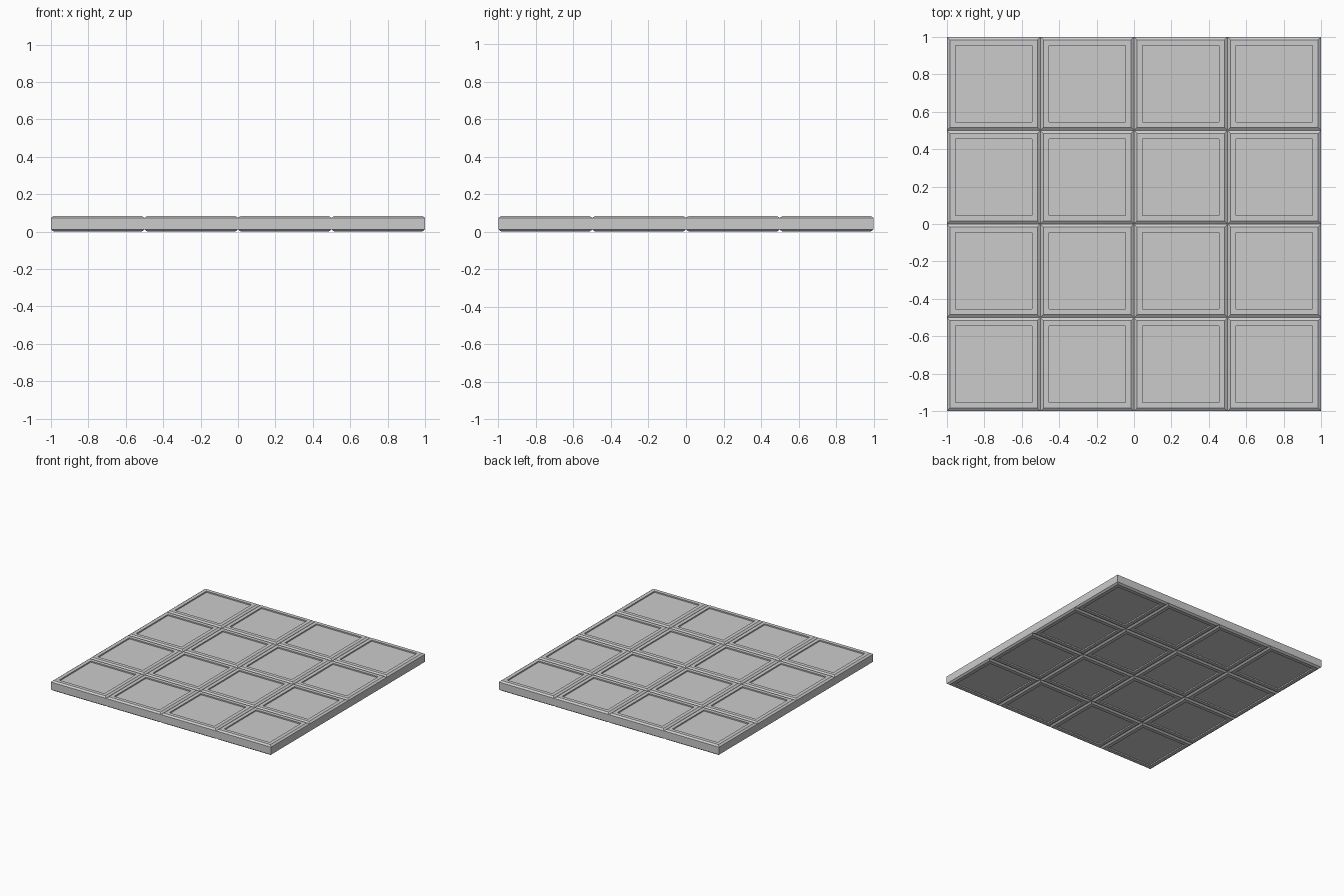
import bpy, bmesh

if "Cube" in bpy.data.objects:
    bpy.data.objects.remove(bpy.data.objects["Cube"])

TILE, HEIGHT = 0.5, 0.084
CHAMFER, DROP = 0.015, 0.011      # chamfer along tile rims: width, depth
BORDER, RECESS = 0.045, 0.01      # frame width and depth of the sunken panel


def ring(bm, inset, z):
    h = TILE / 2 - inset
    return [bm.verts.new((x * h, y * h, z))
            for x, y in ((-1, -1), (1, -1), (1, 1), (-1, 1))]


# One tile: nested square rings from bottom panel, out around the rim, to top panel
bm = bmesh.new()
half = [(BORDER, RECESS), (BORDER, 0), (CHAMFER, 0), (0, DROP)]
profile = half + [(i, HEIGHT - z) for i, z in reversed(half)]
rings = [ring(bm, i, z) for i, z in profile]
for a, b in zip(rings, rings[1:]):
    for k in range(4):
        n = (k + 1) % 4
        bm.faces.new((a[k], a[n], b[n], b[k]))
bm.faces.new(rings[0][::-1])
bm.faces.new(rings[-1])
bmesh.ops.recalc_face_normals(bm, faces=bm.faces)
mesh = bpy.data.meshes.new("floor_tile")
bm.to_mesh(mesh)
bm.free()

tiles = bpy.data.objects.new("floor_tiles", mesh)
bpy.context.collection.objects.link(tiles)
tiles.location = (-0.75, -0.75, 0)

# Repeat the tile into a 4 x 4 slab
for name, step in (("columns", (1, 0, 0)), ("rows", (0, 1, 0))):
    arr = tiles.modifiers.new(name, 'ARRAY')
    arr.count = 4
    arr.use_relative_offset = True
    arr.relative_offset_displace = step
